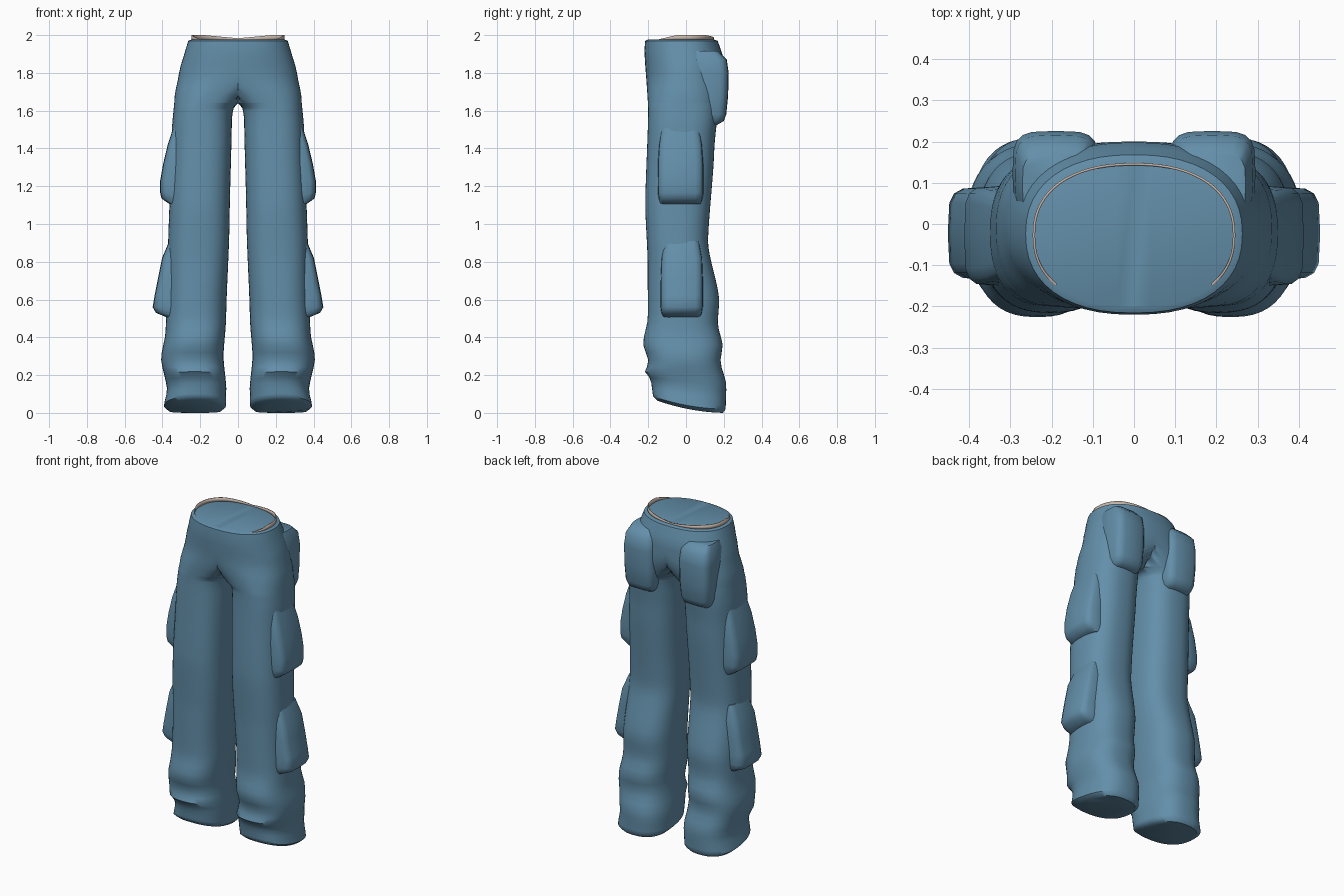
import bpy, bmesh, math

if "Cube" in bpy.data.objects:
    bpy.data.objects.remove(bpy.data.objects["Cube"])


def material(name, rgb):
    m = bpy.data.materials.new(name)
    m.diffuse_color = (*rgb, 1)
    m.use_nodes = True
    m.node_tree.nodes["Principled BSDF"].inputs["Base Color"].default_value = m.diffuse_color
    return m


DENIM = material("denim blue", (0.125, 0.275, 0.40))
LINING = material("beige lining", (0.56, 0.46, 0.40))


def curve(points, z):
    """Value at height z on a profile, eased between its points."""
    for (za, a), (zb, b) in zip(points, points[1:]):
        if z <= zb:
            t = max(0, (z - za) / (zb - za))
            return a + (b - a) * (0.5 * t + 0.5 * t * t * (3 - 2 * t))
    return points[-1][1]


def oval(x0, x1, y0, y1, power, n):
    """Rounded-box outline between the given limits."""
    pts = []
    for i in range(n):
        a = 2 * math.pi * i / n
        c, s = math.cos(a), math.sin(a)
        px = math.copysign(abs(c) ** (2 / power), c) if abs(c) > 1e-6 else 0
        py = math.copysign(abs(s) ** (2 / power), s) if abs(s) > 1e-6 else 0
        pts.append(((x0 + x1) / 2 + px * (x1 - x0) / 2,
                    (y0 + y1) / 2 + py * (y1 - y0) / 2))
    return pts


def finish(name, bm, mat, angle, mirror=True):
    bmesh.ops.recalc_face_normals(bm, faces=bm.faces)
    me = bpy.data.meshes.new(name)
    bm.to_mesh(me)
    bm.free()
    me.materials.append(mat)
    ob = bpy.data.objects.new(name, me)
    bpy.context.collection.objects.link(ob)
    bpy.ops.object.select_all(action='DESELECT')
    ob.select_set(True)
    bpy.context.view_layer.objects.active = ob
    bpy.ops.object.shade_smooth_by_angle(angle=math.radians(angle))
    if mirror:
        mod = ob.modifiers.new("Mirror", 'MIRROR')
        mod.use_clip = True
        mod.merge_threshold = 0.0005
    return ob


def loft(name, rings, n, angle, lift=0.0):
    """Stack outlines (z, x0, x1, y0, y1, power); anything past x=0 is flattened onto the seam."""
    bm = bmesh.new()
    loops = []
    for z, x0, x1, y0, y1, p in rings:
        loop = []
        for x, y in oval(x0, x1, y0, y1, p, n):
            rise = lift * max(0, 1 - z / 0.25) * ((0.22 - y) / 0.4) ** 2
            loop.append(bm.verts.new((max(x, 0), y, z + rise)))
        loops.append(loop)
    for a, b in zip(loops, loops[1:]):
        for i in range(n):
            j = (i + 1) % n
            quad = (a[i], a[j], b[j], b[i])
            if any(v.co.x > 1e-6 for v in quad):
                bm.faces.new(quad)
    bm.faces.new(loops[0])
    bm.faces.new(loops[-1])
    return finish(name, bm, DENIM, angle)


# Trouser silhouettes: (height, offset)
OUTER = [(0, 0.37), (0.02, 0.392), (0.11, 0.375), (0.29, 0.408), (0.43, 0.383),
         (0.8, 0.372), (1.5, 0.35), (1.68, 0.335), (1.8, 0.312), (1.94, 0.275),
         (1.97, 0.263), (1.977, 0.245)]
INNER = [(0, 0.085), (0.02, 0.064), (0.12, 0.062), (0.3, 0.077), (0.5, 0.063),
         (1.0, 0.045), (1.58, 0.032), (1.615, 0.022), (1.64, -0.02),
         (1.8, -0.312)]
FRONT = [(0, -0.15), (0.02, -0.175), (0.14, -0.185), (0.2, -0.218), (0.27, -0.198),
         (0.37, -0.228), (0.5, -0.202), (0.8, -0.203), (1.1, -0.216),
         (1.6, -0.2), (1.94, -0.221), (1.97, -0.216), (1.977, -0.202)]
BACK = [(0, 0.195), (0.02, 0.21), (0.15, 0.214), (0.27, 0.182), (0.36, 0.194),
        (0.47, 0.168), (0.6, 0.176), (0.9, 0.116), (1.4, 0.15), (1.6, 0.168),
        (1.78, 0.201), (1.88, 0.198), (1.97, 0.168), (1.977, 0.147)]

# Leg and hip half, hem to waist: even rings plus extra ones at hem, crotch and rim
heights = sorted({0.0, 0.02, 1.615, 1.64, 1.97, 1.977} | {k * 0.04 for k in range(1, 49)})
rings = []
for z in heights:
    out = curve(OUTER, z)
    inner = -out if z >= 1.8 else curve(INNER, z)
    rings.append((z, inner, out, curve(FRONT, z), curve(BACK, z),
                  2.5 if z < 1.55 else max(2.3, 2.5 - (z - 1.55))))
loft("trousers", rings, 48, 50, lift=0.075)


# Side pockets: wedge out towards the bottom, then step back in
def side_pocket(name, profile, y0, y1):
    loft(name, [(z, 0.24, x, y0 + inset, y1 - inset, 4.5)
                for z, x, inset in profile], 16, 45)


side_pocket("thigh_pocket", [
    (1.105, 0.362, 0.012), (1.135, 0.405, 0.004), (1.165, 0.412, 0.0),
    (1.230, 0.412, 0.0), (1.320, 0.396, 0.0), (1.420, 0.372, 0.006),
    (1.510, 0.343, 0.020)], -0.150, 0.092)
side_pocket("shin_pocket", [
    (0.505, 0.375, 0.012), (0.530, 0.435, 0.004), (0.560, 0.452, 0.0),
    (0.620, 0.442, 0.0), (0.720, 0.422, 0.0), (0.820, 0.402, 0.004),
    (0.910, 0.364, 0.020)], -0.135, 0.090)

# Seat pockets
loft("back_pocket", [
    (z, 0.085 + inset, 0.295 - inset, 0.02, y, 4.0) for z, y, inset in [
        (1.525, 0.165, 0.030), (1.545, 0.200, 0.015), (1.580, 0.213, 0.004),
        (1.680, 0.223, 0.0), (1.800, 0.226, 0.0), (1.870, 0.216, 0.006),
        (1.915, 0.170, 0.024)]], 20, 45)

# Thin lining edge standing up around the sides and back of the waist
bm = bmesh.new()
rim = oval(-0.243, 0.243, -0.200, 0.145, 2.3, 64)
prev = None
for x, y in rim[-12:] + rim[:45]:
    h = 0.024 * max(0, min(1, (y + 0.15) / 0.1)) * (0.3 + 0.7 * min(1, abs(x) / 0.18))
    col = (bm.verts.new((x, y, 1.972)), bm.verts.new((x, y, 1.976 + h)))
    if prev:
        bm.faces.new((prev[0], col[0], col[1], prev[1]))
    prev = col
lining = finish("waist_lining", bm, LINING, 40, mirror=False)
solid = lining.modifiers.new("Thickness", 'SOLIDIFY')
solid.thickness = 0.006
solid.offset = 0
